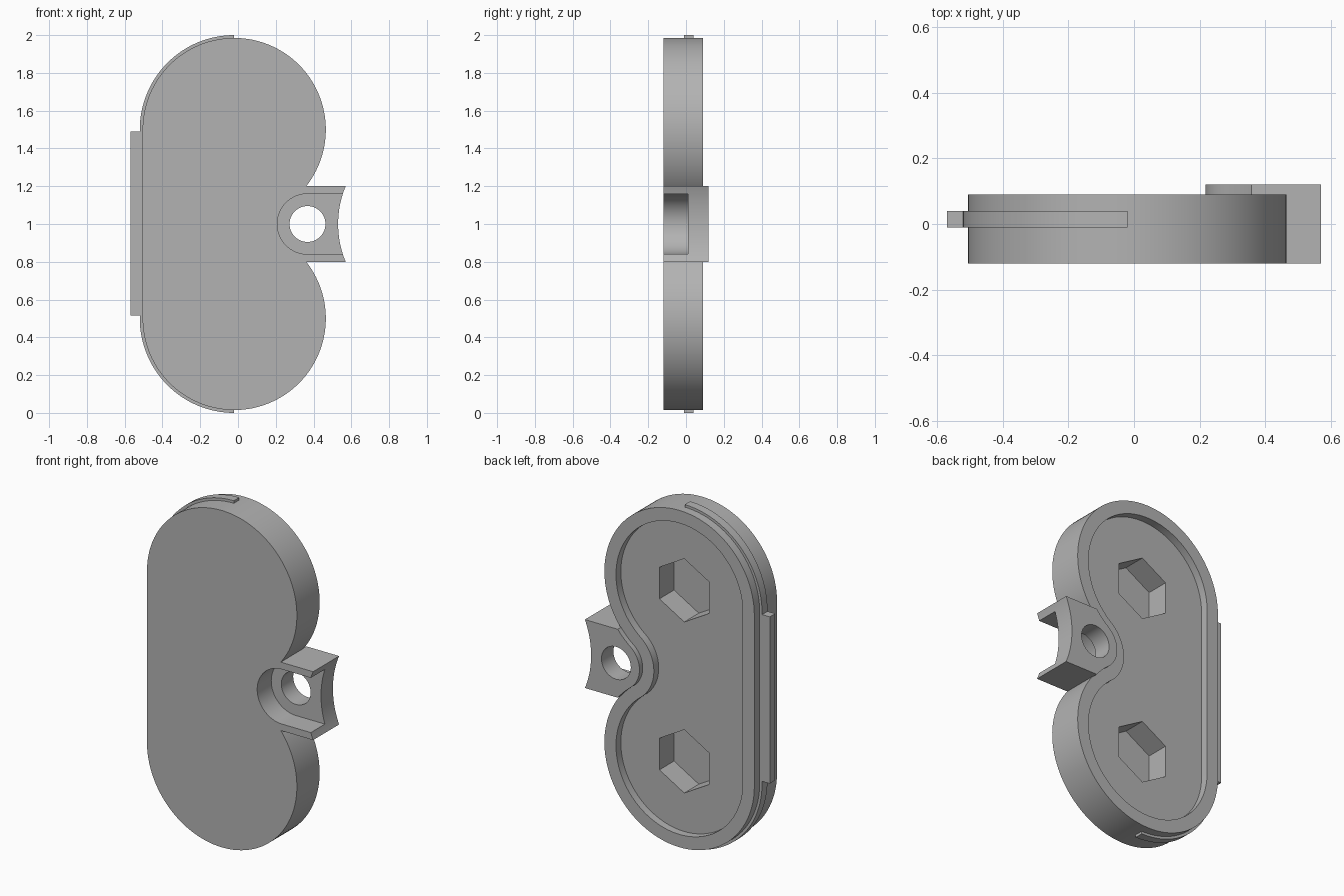
import bpy
import bmesh
from math import pi, sin, cos, atan2, asin, hypot

cube = bpy.data.objects.get("Cube")
if cube:
    bpy.data.objects.remove(cube, do_unlink=True)

grey = bpy.data.materials.new("plain grey")
grey.use_nodes = True
grey.diffuse_color = (0.45, 0.45, 0.45, 1)
grey.node_tree.nodes["Principled BSDF"].inputs["Base Color"].default_value = (0.45, 0.45, 0.45, 1)

# Shared dimensions, as (x, z) centres and radii
FRONT, BACK, LUG_BACK = -0.12, 0.09, 0.12
TOP, BOTTOM, HOLE = (-0.02, 1.5), (-0.02, 0.5), (0.368, 1.0)
RADIUS = 0.485
SPAN = hypot(HOLE[0] - TOP[0], HOLE[1] - TOP[1])
TANGENT = atan2(TOP[1] - HOLE[1], HOLE[0] - TOP[0])


def arc(centre, radius, start, end, steps=32):
    angles = [start + (end - start) * i / steps for i in range(steps + 1)]
    return [(centre[0] + radius * cos(a), centre[1] + radius * sin(a)) for a in angles]


def solid(name, points, y0, y1):
    """Extrude an (x, z) outline from y0 to y1."""
    bm = bmesh.new()
    face = bm.faces.new([bm.verts.new((x, y0, z)) for x, z in points])
    new = bmesh.ops.extrude_face_region(bm, geom=[face])["geom"]
    bmesh.ops.translate(bm, vec=(0, y1 - y0, 0),
                        verts=[v for v in new if isinstance(v, bmesh.types.BMVert)])
    bmesh.ops.remove_doubles(bm, verts=bm.verts, dist=1e-5)
    bmesh.ops.recalc_face_normals(bm, faces=bm.faces)
    mesh = bpy.data.meshes.new(name)
    bm.to_mesh(mesh)
    bm.free()
    mesh.materials.append(grey)
    obj = bpy.data.objects.new(name, mesh)
    bpy.context.collection.objects.link(obj)
    return obj


def activate(obj):
    bpy.ops.object.select_all(action="DESELECT")
    obj.select_set(True)
    bpy.context.view_layer.objects.active = obj


def combine(target, tool, operation):
    activate(target)
    mod = target.modifiers.new("combine", "BOOLEAN")
    mod.operation, mod.solver, mod.object = operation, "EXACT", tool
    bpy.ops.object.modifier_apply(modifier=mod.name)
    bpy.data.objects.remove(tool, do_unlink=True)


def case_outline(inset):
    """Two lobes joined by a straight side and a concave waist."""
    r = RADIUS - inset
    return (arc(TOP, r, -TANGENT, pi, 64)
            + arc(BOTTOM, r, pi, 2 * pi + TANGENT, 64)
            + arc(HOLE, SPAN - r, pi + TANGENT, pi - TANGENT, 32)[1:-1])


# Case with its recessed back
case = solid("case", case_outline(0), FRONT, BACK)

# Lug filling the waist, with a hollow outer end
r = RADIUS - 0.003
corner = asin(0.3 / r)
lug = solid("lug",
            arc(TOP, r, -corner, -TANGENT, 8)
            + arc(HOLE, SPAN - r, pi - TANGENT, pi + TANGENT)[1:-1]
            + arc(BOTTOM, r, TANGENT, corner, 8)
            + arc((1.05, 1.0), 0.52, pi + 0.395, pi - 0.395, 24),
            FRONT, LUG_BACK)
combine(case, lug, "UNION")
combine(case, solid("back_recess", case_outline(0.075), 0.045, 0.2), "DIFFERENCE")

# Hexagonal nut pockets
for centre in (TOP, BOTTOM):
    nut = solid("nut_pocket", arc(centre, 0.185, pi / 2, 2.5 * pi, 6)[:-1], -0.09, 0.2)
    combine(case, nut, "DIFFERENCE")

# Front slot and screw hole in the lug
slot = arc(HOLE, 0.16, pi / 2, 1.5 * pi) + [(0.8, 0.84), (0.8, 1.16)]
combine(case, solid("slot", slot, -0.2, 0.01), "DIFFERENCE")
combine(case, solid("screw_hole", arc(HOLE, 0.095, 0, 2 * pi, 48)[:-1], -0.3, 0.3), "DIFFERENCE")

# Thin rib around the straight side and half of each lobe
rib = solid("edge_rib",
            arc(TOP, 0.5, pi / 2, pi) + arc(BOTTOM, 0.5, pi, 1.5 * pi)
            + arc(BOTTOM, 0.475, 1.5 * pi, pi) + arc(TOP, 0.475, pi, pi / 2),
            -0.01, 0.04)

# Raised tab along the straight side
tab = solid("side_tab", [(-0.57, 0.515), (-0.495, 0.515), (-0.495, 1.49), (-0.57, 1.49)],
            -0.01, 0.04)
combine(rib, tab, "UNION")

for obj in (case, rib):
    activate(obj)
    bpy.ops.object.shade_smooth_by_angle(angle=0.5)
